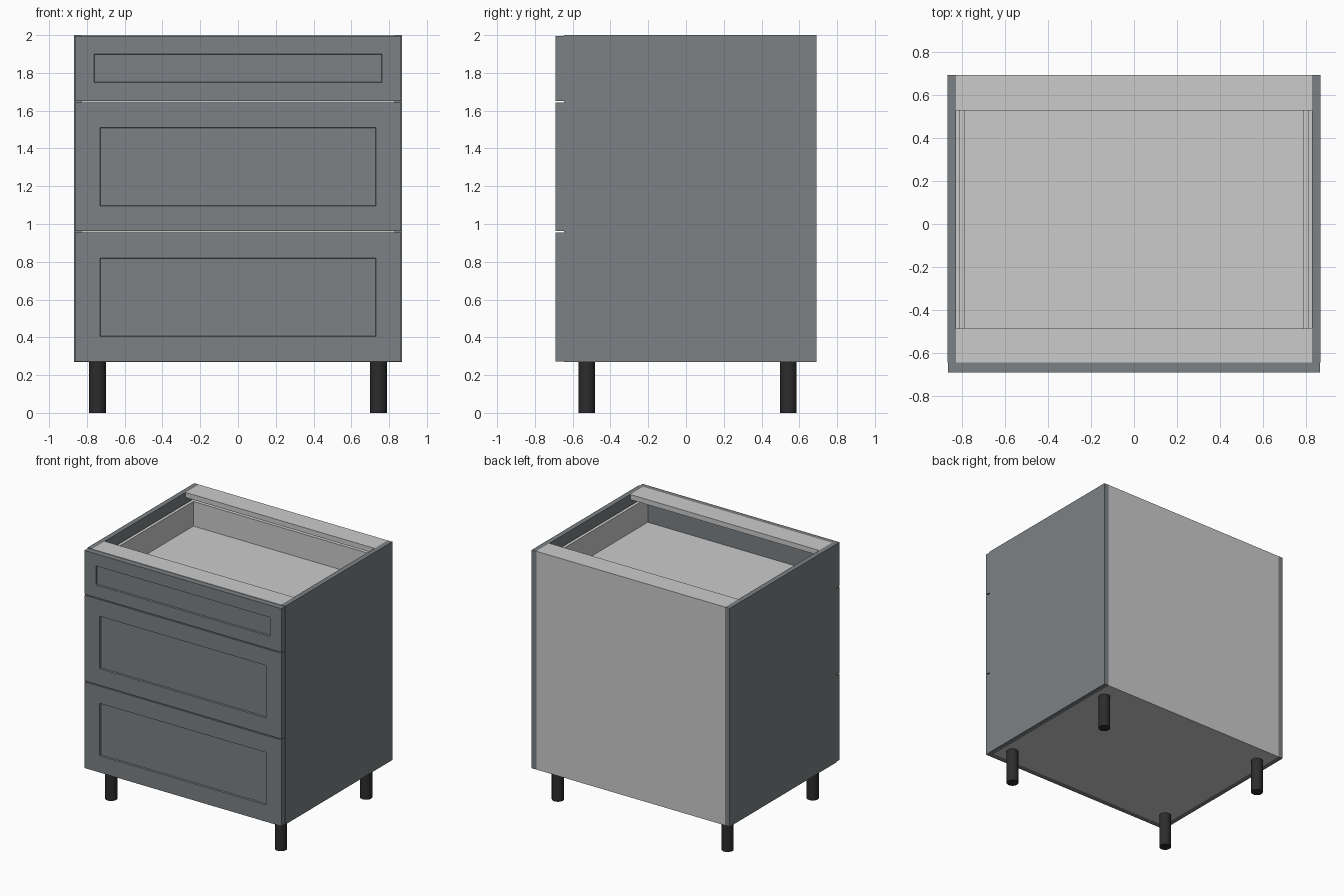
import bpy, bmesh
from mathutils import Vector

if "Cube" in bpy.data.objects:
    bpy.data.objects.remove(bpy.data.objects["Cube"])


def material(name, rgb):
    m = bpy.data.materials.new(name)
    m.diffuse_color = (*rgb, 1)
    m.use_nodes = True
    m.node_tree.nodes["Principled BSDF"].inputs["Base Color"].default_value = m.diffuse_color
    return m


SLATE = material("slate", (0.20, 0.22, 0.23))
BLACK = material("black", (0.025, 0.025, 0.025))


def finish(name, bm, mat=None):
    me = bpy.data.meshes.new(name)
    bm.to_mesh(me)
    bm.free()
    ob = bpy.data.objects.new(name, me)
    bpy.context.collection.objects.link(ob)
    if mat:
        me.materials.append(mat)
    return ob


def box_bm(x, y, z):
    bm = bmesh.new()
    bmesh.ops.create_cube(bm, size=1)
    for v in bm.verts:
        v.co = Vector([(r[0] + r[1]) / 2 + c * (r[1] - r[0]) for r, c in zip((x, y, z), v.co)])
    return bm


def box(name, x, y, z, mat=None):
    return finish(name, box_bm(x, y, z), mat)


# Carcass
W, FRONT, BACK, LOW, TOP, T = 0.868, -0.645, 0.692, 0.27, 2.0, 0.04
IN = W - T
for s, side in ((-1, "left"), (1, "right")):
    box(f"{side}_side_panel", sorted((s * W, s * IN)), (FRONT, BACK), (LOW, TOP), SLATE)
box("bottom_panel", (-IN, IN), (FRONT, BACK - 0.008), (LOW, LOW + T))
box("back_panel", (-IN, IN), (BACK - 0.008, BACK), (LOW, TOP))
box("front_stretcher", (-IN, IN), (FRONT, -0.485), (TOP - T, TOP))
box("back_stretcher", (-IN, IN), (0.527, BACK - 0.008), (TOP - T, TOP))


# Drawer front with a framed recessed panel
def drawer_front(name, z, px, pz):
    bm = box_bm((-0.864, 0.864), (-0.69, FRONT), z)
    face = min(bm.faces, key=lambda f: f.calc_center_median().y)
    for grow, depth in ((0, 0), (0.003, 0.012)):
        bmesh.ops.inset_region(bm, faces=[face], thickness=0.01)
        cx, cz = 0, (pz[0] + pz[1]) / 2
        hx, hz = px - grow, (pz[1] - pz[0]) / 2 - grow
        mid = face.calc_center_median()
        for v in face.verts:
            v.co = Vector((cx + (hx if v.co.x > mid.x else -hx), -0.69 + depth,
                           cz + (hz if v.co.z > mid.z else -hz)))
    finish(name, bm, SLATE)


# Open drawer box behind each front
def drawer_box(name, z0, z1):
    box(f"{name}_floor", (-0.787, 0.787), (FRONT, 0.565), (z0 - T, z0))
    box(f"{name}_back", (-0.787, 0.787), (0.565, 0.605), (z0 - T, z1))
    for s, side in ((-1, "left"), (1, "right")):
        box(f"{name}_{side}_side", sorted((s * 0.787, s * 0.812)), (FRONT, 0.605), (z0 - T, z1))


for name, z, px, pz, height in (
        ("bottom_drawer", (0.272, 0.955), 0.73, (0.405, 0.82), 0.38),
        ("middle_drawer", (0.963, 1.642), 0.73, (1.095, 1.51), 0.38),
        ("top_drawer", (1.65, 1.996), 0.763, (1.75, 1.9), 0.195)):
    drawer_front(f"{name}_front", z, px, pz)
    drawer_box(name, z[0] + 0.08, z[0] + 0.08 + height)

# Legs
for x, side in ((-0.744, "left"), (0.744, "right")):
    for y, end in ((-0.525, "front"), (0.542, "back")):
        bpy.ops.mesh.primitive_cylinder_add(vertices=32, radius=0.044, depth=LOW,
                                            location=(x, y, LOW / 2))
        leg = bpy.context.object
        leg.name = f"{end}_{side}_leg"
        leg.data.materials.append(BLACK)
        bpy.ops.object.shade_smooth_by_angle()
